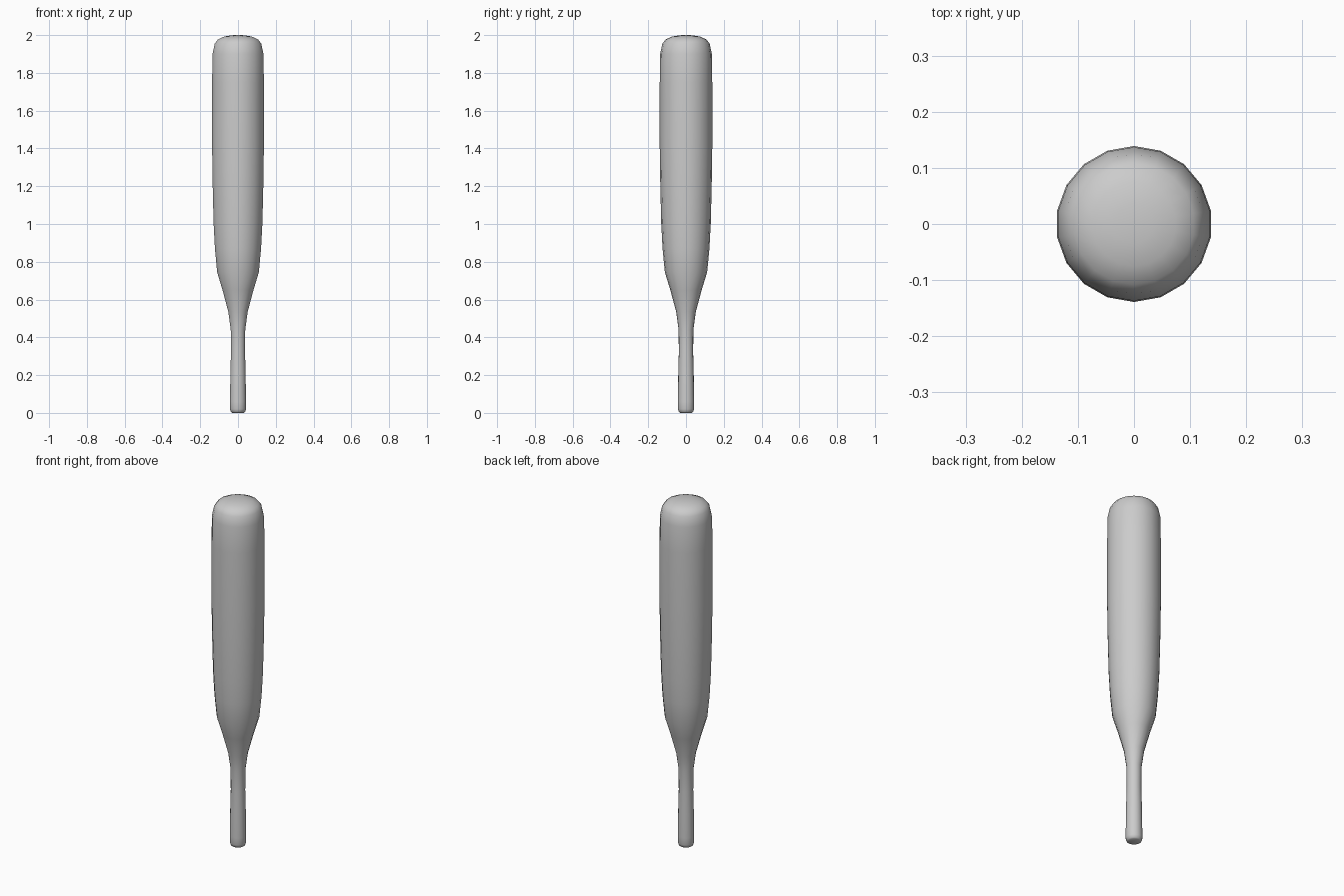
import bpy, bmesh, math

if "Cube" in bpy.data.objects:
    bpy.data.objects.remove(bpy.data.objects["Cube"])

# Bat profile: (radius, height)
PROFILE = [
    (0.030, 0.0), (0.038, 0.005), (0.043, 0.02), (0.043, 0.06), (0.041, 0.2),
    (0.038, 0.32), (0.039, 0.44), (0.052, 0.535), (0.083, 0.65), (0.112, 0.745),
    (0.124, 0.87), (0.131, 1.0), (0.136, 1.2), (0.139, 1.4), (0.139, 1.75),
    (0.137, 1.9), (0.125, 1.955), (0.108, 1.977), (0.075, 1.992), (0.035, 1.999),
]
SIDES = 18

# Body lathed from the profile, closed at both ends
bm = bmesh.new()
rings = []
for r, z in PROFILE:
    rings.append([bm.verts.new((r * math.cos(a), r * math.sin(a), z))
                  for a in (math.pi / 2 + 2 * math.pi * i / SIDES for i in range(SIDES))])
for lo, hi in zip(rings, rings[1:]):
    for i in range(SIDES):
        j = (i + 1) % SIDES
        bm.faces.new((lo[i], lo[j], hi[j], hi[i]))
bm.faces.new(rings[0][::-1])
tip = bm.verts.new((0, 0, 2.0))
for i in range(SIDES):
    bm.faces.new((rings[-1][i], rings[-1][(i + 1) % SIDES], tip))

mesh = bpy.data.meshes.new("bat")
bm.to_mesh(mesh)
bm.free()
bat = bpy.data.objects.new("bat", mesh)
bpy.context.collection.objects.link(bat)

# Smooth shading
for p in mesh.polygons:
    p.use_smooth = True
